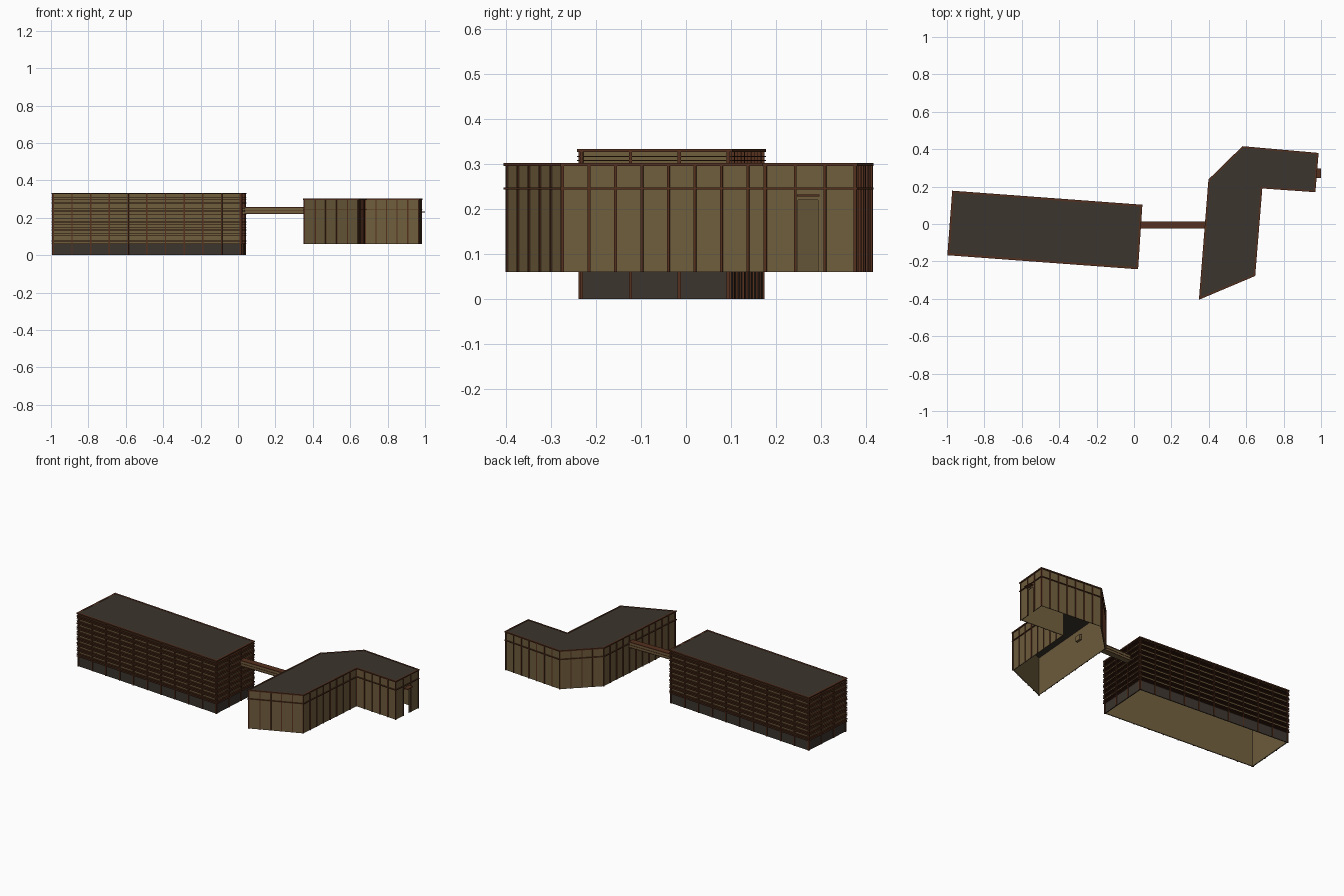
import bpy, bmesh
from mathutils import Vector, Matrix

if "Cube" in bpy.data.objects:
    bpy.data.objects.remove(bpy.data.objects["Cube"], do_unlink=True)


def material(name, rgb):
    m = bpy.data.materials.new(name)
    m.use_nodes = True
    m.diffuse_color = (*rgb, 1)
    m.node_tree.nodes["Principled BSDF"].inputs["Base Color"].default_value = (*rgb, 1)
    return m


TAN = material("tan_wall", (0.16, 0.11, 0.047))
DARK = material("dark_roof", (0.045, 0.035, 0.027))
BROWN = material("brown_trim", (0.09, 0.03, 0.013))


def finish(name, bm, mat):
    bmesh.ops.recalc_face_normals(bm, faces=bm.faces)
    mesh = bpy.data.meshes.new(name)
    bm.to_mesh(mesh)
    bm.free()
    if mat:
        mesh.materials.append(mat)
    ob = bpy.data.objects.new(name, mesh)
    bpy.context.collection.objects.link(ob)
    return ob


def edges(pts):
    return [(Vector(p), Vector(pts[(i + 1) % len(pts)])) for i, p in enumerate(pts)]


def offset(pts, d):
    """Move a counter-clockwise outline outward by d with mitred corners."""
    normals = [Vector((b.y - a.y, a.x - b.x)).normalized() for a, b in edges(pts)]
    out = []
    for i, p in enumerate(pts):
        n0, n1 = normals[i - 1], normals[i]
        out.append(Vector(p) + (n0 + n1) * d / (1 + n0.dot(n1)))
    return out


def slab(name, pts, z0, z1, mat):
    bm = bmesh.new()
    face = bm.faces.new([bm.verts.new((p[0], p[1], z0)) for p in pts])
    top = bmesh.ops.extrude_face_region(bm, geom=[face])["geom"]
    verts = [v for v in top if isinstance(v, bmesh.types.BMVert)]
    bmesh.ops.translate(bm, verts=verts, vec=(0, 0, z1 - z0))
    return finish(name, bm, mat)


def rings(name, pts, d_in, d_out, spans, mat):
    """Closed bands following an outline, one for each (z0, z1) span."""
    bm = bmesh.new()
    inner, outer = offset(pts, d_in), offset(pts, d_out)
    n = len(pts)
    for z0, z1 in spans:
        loops = [[bm.verts.new((p.x, p.y, z)) for p in line]
                 for line, z in ((inner, z0), (outer, z0), (outer, z1), (inner, z1))]
        for k in range(4):
            a, b = loops[k], loops[(k + 1) % 4]
            for i in range(n):
                j = (i + 1) % n
                bm.faces.new((a[i], a[j], b[j], b[i]))
    return finish(name, bm, mat)


def add_box(bm, centre, size, angle=0):
    mat = (Matrix.Translation(centre) @ Matrix.Rotation(angle, 4, 'Z')
           @ Matrix.Diagonal((*size, 1)))
    bmesh.ops.create_cube(bm, size=1, matrix=mat)


def box(name, centre, size, mat, angle=0):
    bm = bmesh.new()
    add_box(bm, centre, size, angle)
    return finish(name, bm, mat)


def mullions(name, pts, spacing, depth, width, z0, z1, mat):
    """Upright posts at even steps along every wall."""
    bm = bmesh.new()
    for a, b in edges(pts):
        run = b - a
        count = max(1, round(run.length / spacing))
        normal = Vector((run.y, -run.x)).normalized()
        angle = Vector((1, 0)).angle_signed(run) * -1
        for i in range(count + 1):
            p = a + run * i / count + normal * depth / 2
            add_box(bm, (p.x, p.y, (z0 + z1) / 2), (width, depth, z1 - z0), angle)
    return finish(name, bm, mat)


# Long louvred block
H = 0.33
long_outline = [(-0.998, -0.167), (0.022, -0.242), (0.045, 0.103), (-0.972, 0.178)]
long_wall = offset(long_outline, -0.01)
rings("long_block_walls", long_wall, -0.003, 0, [(0, H - 0.004)], TAN)
rings("long_block_base", long_wall, 0, 0.003, [(0, 0.06)], DARK)
slab("long_block_roof", long_wall, H - 0.006, H + 0.002, DARK)
rings("long_block_roof_rim", long_wall, -0.001, 0.01, [(H - 0.004, H + 0.003)], BROWN)
mullions("long_block_mullions", long_wall, 0.096, 0.007, 0.007, 0, H, BROWN)

# Sun louvres in groups of three
louvres = []
for group in range(8):
    for blade in range(3):
        z = 0.062 + group * 0.0337 + blade * 0.0085
        louvres.append((z, z + 0.0022))
rings("long_block_louvres", long_wall, 0, 0.01, louvres, BROWN)

# Bent block, open underneath
T, B = 0.30, 0.06
bent_outline = [(0.347, -0.405), (0.648, -0.278), (0.686, 0.190), (0.970, 0.170),
                (0.987, 0.380), (0.580, 0.416), (0.398, 0.238)]
bent_wall = offset(bent_outline, -0.006)
walls = rings("bent_block_walls", bent_wall, -0.004, 0, [(B, T - 0.004)], TAN)
slab("bent_block_roof", bent_wall, T - 0.006, T, DARK)
rings("bent_block_trim", bent_wall, -0.003, 0.006,
      [(T - 0.005, T + 0.002), (0.243, 0.248)], BROWN)
mullions("bent_block_mullions", bent_wall, 0.058, 0.004, 0.006, B, T, BROWN)

# Doorway and canopy in the end wall
cutter = box("door_cutter", (0.97, 0.271, 0.13), (0.08, 0.044, 0.18), None)
cutter.hide_render = True
cutter.hide_viewport = True
cutter.display_type = 'WIRE'
cut = walls.modifiers.new("doorway", 'BOOLEAN')
cut.operation = 'DIFFERENCE'
cut.solver = 'EXACT'
cut.object = cutter
box("door_canopy", (0.986, 0.271, 0.23), (0.028, 0.05, 0.004), BROWN)

# Covered bridge between the blocks
box("bridge_body", (0.215, -0.005, 0.237), (0.375, 0.034, 0.032), TAN)
box("bridge_roof", (0.212, -0.005, 0.255), (0.36, 0.038, 0.005), BROWN)
for side in (-1, 1):
    for z in (0.223, 0.238):
        box("bridge_rail", (0.212, -0.005 + side * 0.0175, z), (0.36, 0.003, 0.003), BROWN)
